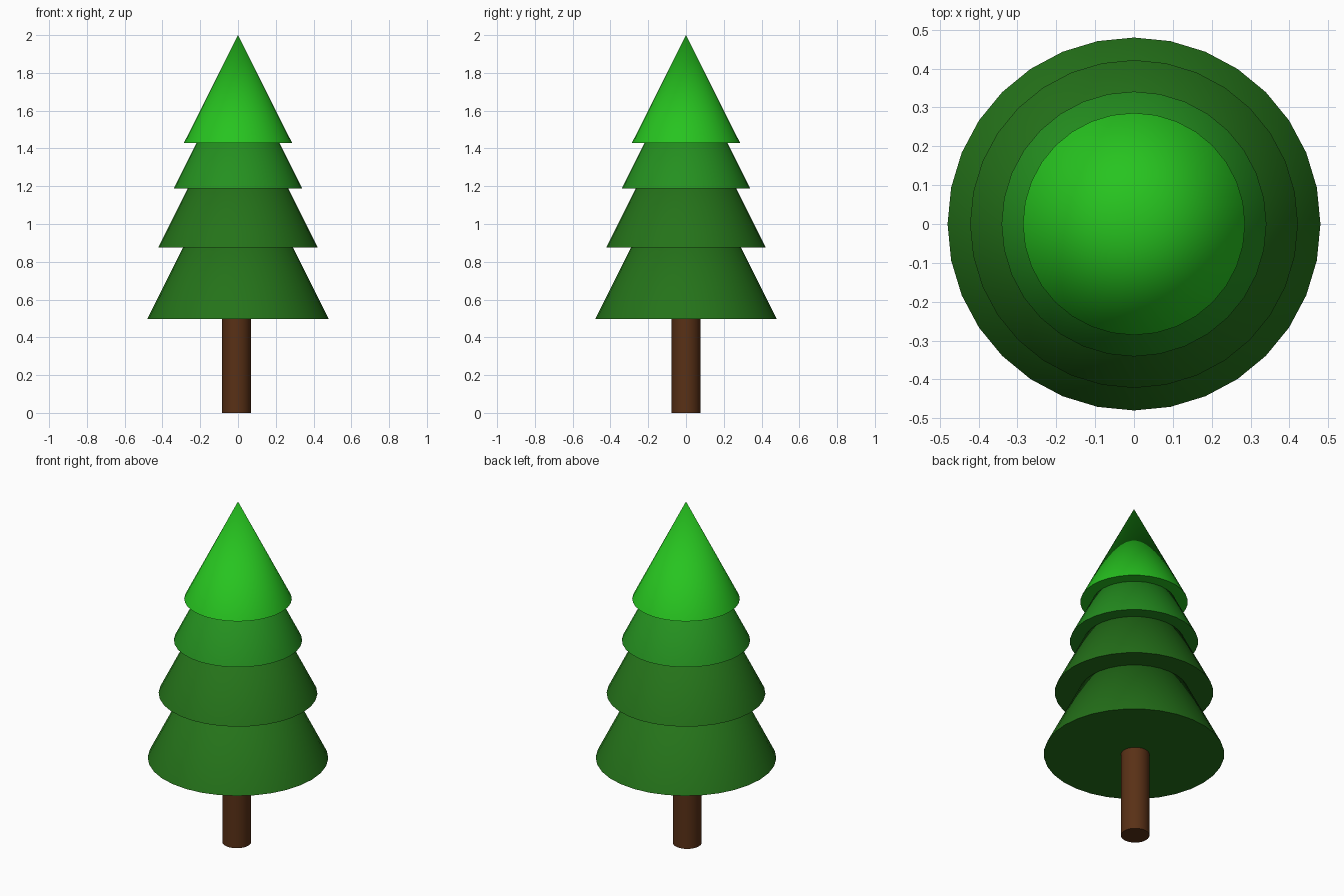
import bpy, math

if "Cube" in bpy.data.objects:
    bpy.data.objects.remove(bpy.data.objects["Cube"])

def material(name, rgb):
    m = bpy.data.materials.new(name)
    m.diffuse_color = (*rgb, 1)
    m.use_nodes = True
    m.node_tree.nodes["Principled BSDF"].inputs["Base Color"].default_value = m.diffuse_color
    return m

def finish(name, mat):
    ob = bpy.context.object
    ob.name = name
    ob.data.materials.append(mat)
    bpy.ops.object.shade_smooth_by_angle(angle=math.radians(60))
    return ob

bark = material("bark", (0.10, 0.03, 0.008))
dark = material("dark_green", (0.018, 0.17, 0.01))
mid = material("mid_green", (0.018, 0.28, 0.014))
light = material("light_green", (0.02, 0.55, 0.014))

# Trunk, slightly off-centre
bpy.ops.mesh.primitive_cylinder_add(vertices=32, radius=0.076, depth=0.52, location=(-0.008, 0, 0.26))
finish("trunk", bark)

# Foliage tiers: base height, radius, cone height
tiers = [
    ("bottom_tier", 0.497, 0.48, 0.96, dark),
    ("lower_tier", 0.876, 0.422, 0.844, dark),
    ("upper_tier", 1.187, 0.341, 0.682, mid),
    ("top_tier", 1.43, 0.286, 0.57, light),
]
for name, z, r, h, mat in tiers:
    bpy.ops.mesh.primitive_cone_add(vertices=32, radius1=r, radius2=0, depth=h, location=(0, 0, z + h / 2))
    finish(name, mat)
